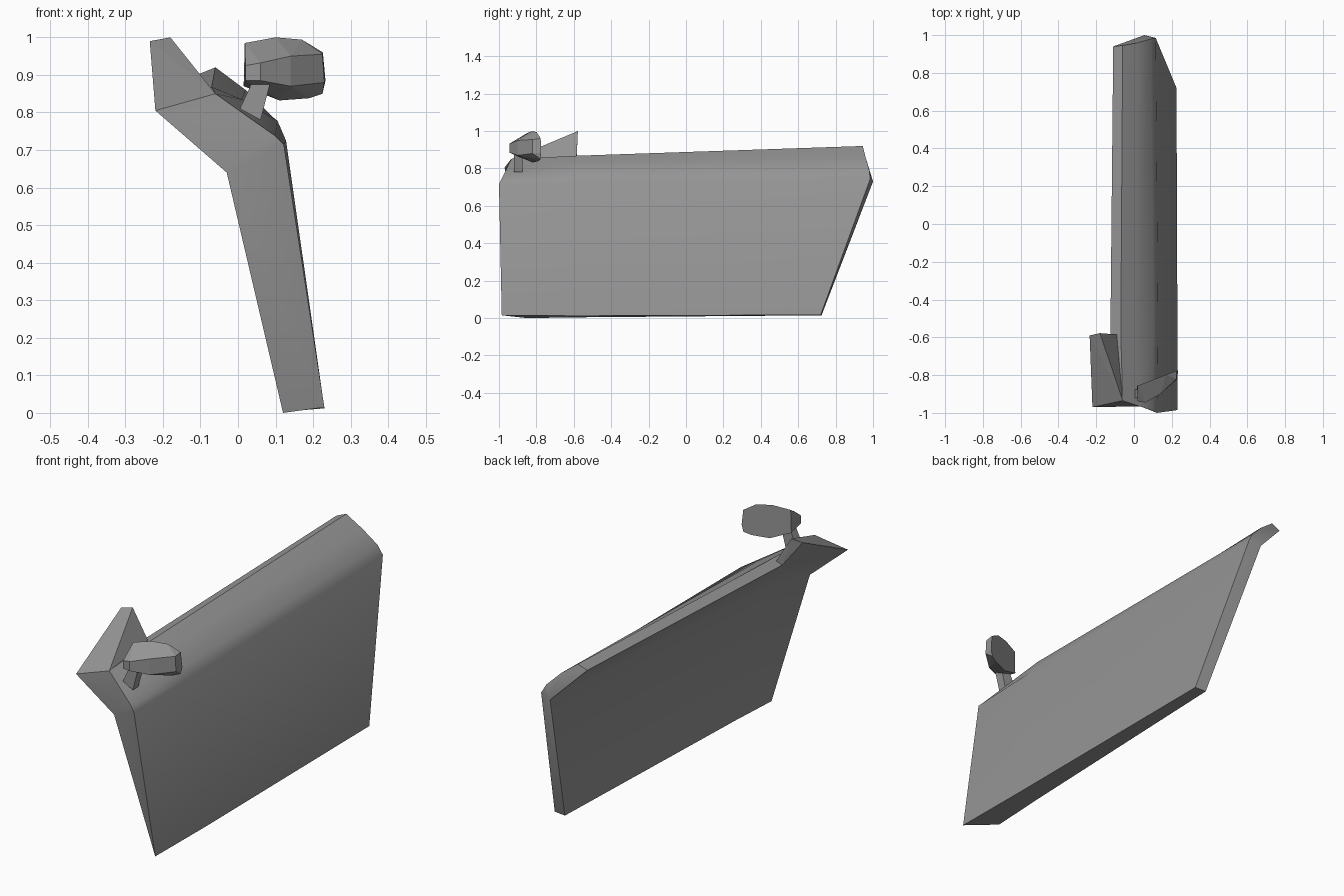
import bpy
import bmesh
from math import radians

if "Cube" in bpy.data.objects:
    bpy.data.objects.remove(bpy.data.objects["Cube"], do_unlink=True)

# Single grey paint for the whole model
grey = bpy.data.materials.new("grey_paint")
grey.use_nodes = True
colour = (0.3, 0.3, 0.3, 1)
grey.diffuse_color = colour
grey.node_tree.nodes["Principled BSDF"].inputs["Base Color"].default_value = colour


def finish(name, bm, smooth_angle=None):
    """Turn a bmesh into a named, painted object."""
    bmesh.ops.recalc_face_normals(bm, faces=bm.faces)
    mesh = bpy.data.meshes.new(name)
    bm.to_mesh(mesh)
    bm.free()
    mesh.materials.append(grey)
    obj = bpy.data.objects.new(name, mesh)
    bpy.context.collection.objects.link(obj)
    if smooth_angle:
        bpy.ops.object.select_all(action="DESELECT")
        obj.select_set(True)
        bpy.context.view_layer.objects.active = obj
        bpy.ops.object.shade_smooth_by_angle(angle=radians(smooth_angle))
    return obj


def hull(name, points):
    """Faceted solid wrapped around a few corner points."""
    bm = bmesh.new()
    verts = [bm.verts.new(p) for p in points]
    result = bmesh.ops.convex_hull(bm, input=verts)
    spare = {v for v in result["geom_interior"] if isinstance(v, bmesh.types.BMVert)}
    bmesh.ops.delete(bm, geom=list(spare), context="VERTS")
    bmesh.ops.dissolve_limit(bm, angle_limit=radians(4), verts=bm.verts, edges=bm.edges)
    return finish(name, bm)


# Door panel: cross-sections run inner top, outer top, shoulder, waist,
# outer sill, inner sill, inner fold
front = [(-.22, -.97, .805), (-.06, -.935, .85), (.03, -.965, .786),
         (.10, -.99, .737), (.122, -1, .715), (.23, -.985, .015),
         (.12, -.85, 0), (-.03, -.94, .64)]
middle = [(-.125, -.585, .85), (-.07, -.585, .868), (.01, -.585, .835),
          (.105, -.585, .778), (.128, -.585, .725), (.23, -.585, .012),
          (.13, -.585, .004), (0, -.585, .68)]
back = [(-.11, .94, .90), (-.06, .945, .92), (.02, .96, .86),
        (.09, .98, .79), (.115, .985, .745), (.225, .72, .017),
        (.165, .725, .015), (.055, 1, .73)]

bm = bmesh.new()
rings = [[bm.verts.new(p) for p in section] for section in (front, middle, back)]
for a, b in zip(rings, rings[1:]):
    for i in range(len(a)):
        j = (i + 1) % len(a)
        bm.faces.new((a[i], a[j], b[j], b[i]))
for ring in (rings[0], rings[-1]):
    for cap in ((0, 1, 2, 7), (7, 2, 3, 4), (7, 4, 5, 6)):
        bm.faces.new([ring[i] for i in cap])
finish("door_panel", bm, 38)

# Raised corner piece at the front of the window line
hull("window_corner", [front[0], front[1], middle[0], (-.235, -.59, .99),
                       (-.18, -.578, 1), (-.105, -.83, .86), (-.09, -.585, .86)])

# Mirror stalk
hull("mirror_stalk", [(x, y, z) for y in (-.92, -.875)
                      for x, z in ((.005, .81), (.06, .78), (.035, .875), (.085, .875))])

# Mirror housing: slanted rear rim and a tapering front shell
rim = [(.015, .87), (.018, .985), (.10, 1), (.17, .994), (.226, .96),
       (.233, .885), (.225, .85), (.19, .838), (.11, .832)]
shell = [(.02, -.94, .885), (.02, -.94, .925), (.06, -.945, .885),
         (.06, -.945, .932), (.14, -.90, .95), (.14, -.90, .87),
         (.225, -.82, .955), (.23, -.82, .88)]
hull("mirror_housing", [(x, -.857 + .38 * (x - .015), z) for x, z in rim] + shell)
